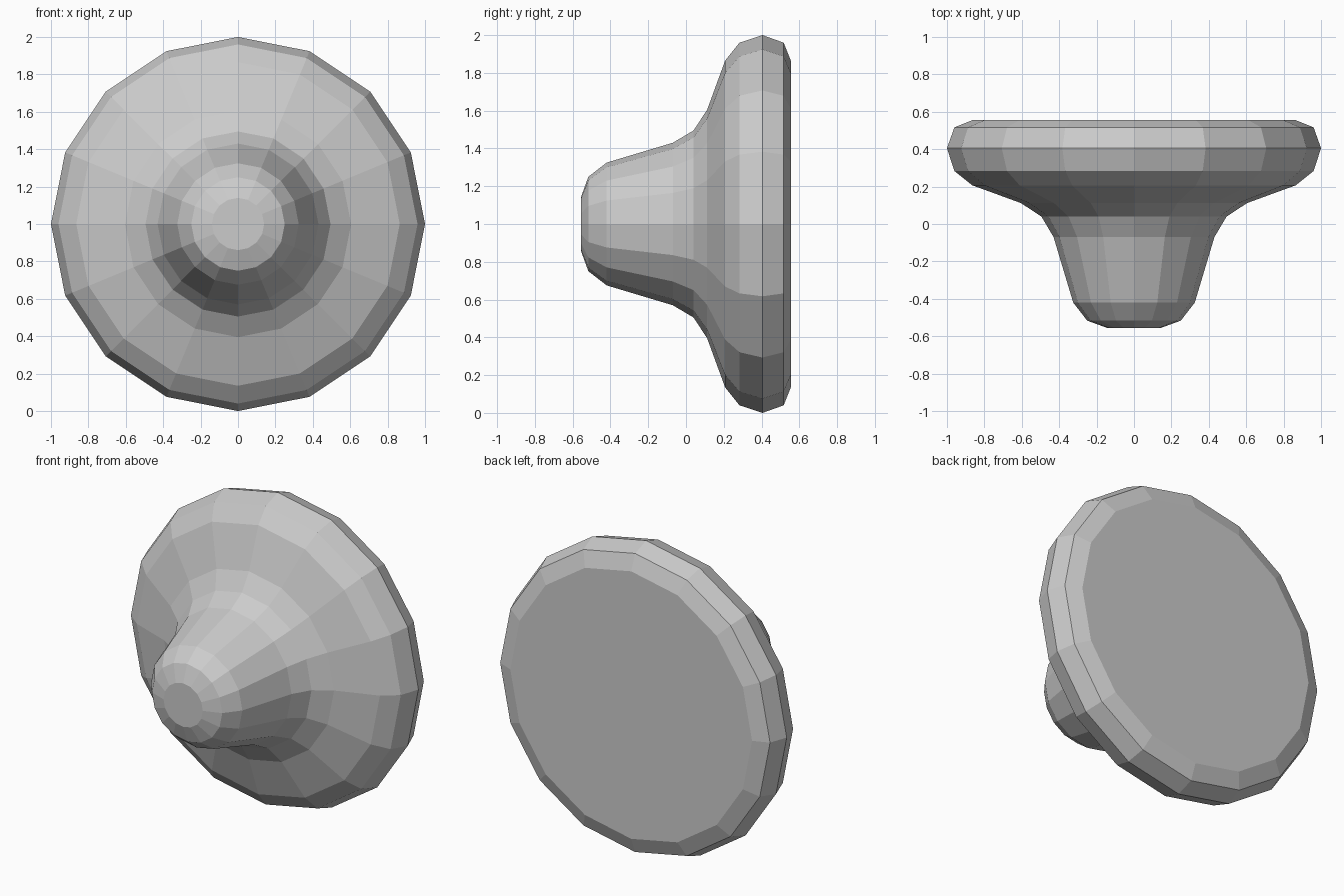
import bpy, bmesh
from math import sin, cos, pi

if "Cube" in bpy.data.objects:
    bpy.data.objects.remove(bpy.data.objects["Cube"])

SIDES = 16
# Knob profile from front to back: (y, radius)
PROFILE = [(-0.557, 0.14), (-0.517, 0.25), (-0.42, 0.325), (-0.07, 0.43),
           (0.04, 0.495), (0.112, 0.605), (0.207, 0.865), (0.283, 0.96),
           (0.405, 1.0), (0.517, 0.96), (0.557, 0.86)]

# Turn the profile around the y axis at z = 1
bm = bmesh.new()
rings = []
for y, r in PROFILE:
    rings.append([bm.verts.new((r * sin(2 * pi * i / SIDES), y,
                                1 + r * cos(2 * pi * i / SIDES)))
                  for i in range(SIDES)])
for a, b in zip(rings, rings[1:]):
    for i in range(SIDES):
        j = (i + 1) % SIDES
        bm.faces.new((a[i], a[j], b[j], b[i]))

# Flat front tip and flat back
bm.faces.new(rings[0])
bm.faces.new(rings[-1])
bmesh.ops.recalc_face_normals(bm, faces=bm.faces)

mesh = bpy.data.meshes.new("round_knob")
bm.to_mesh(mesh)
bm.free()
bpy.context.collection.objects.link(bpy.data.objects.new("round_knob", mesh))
